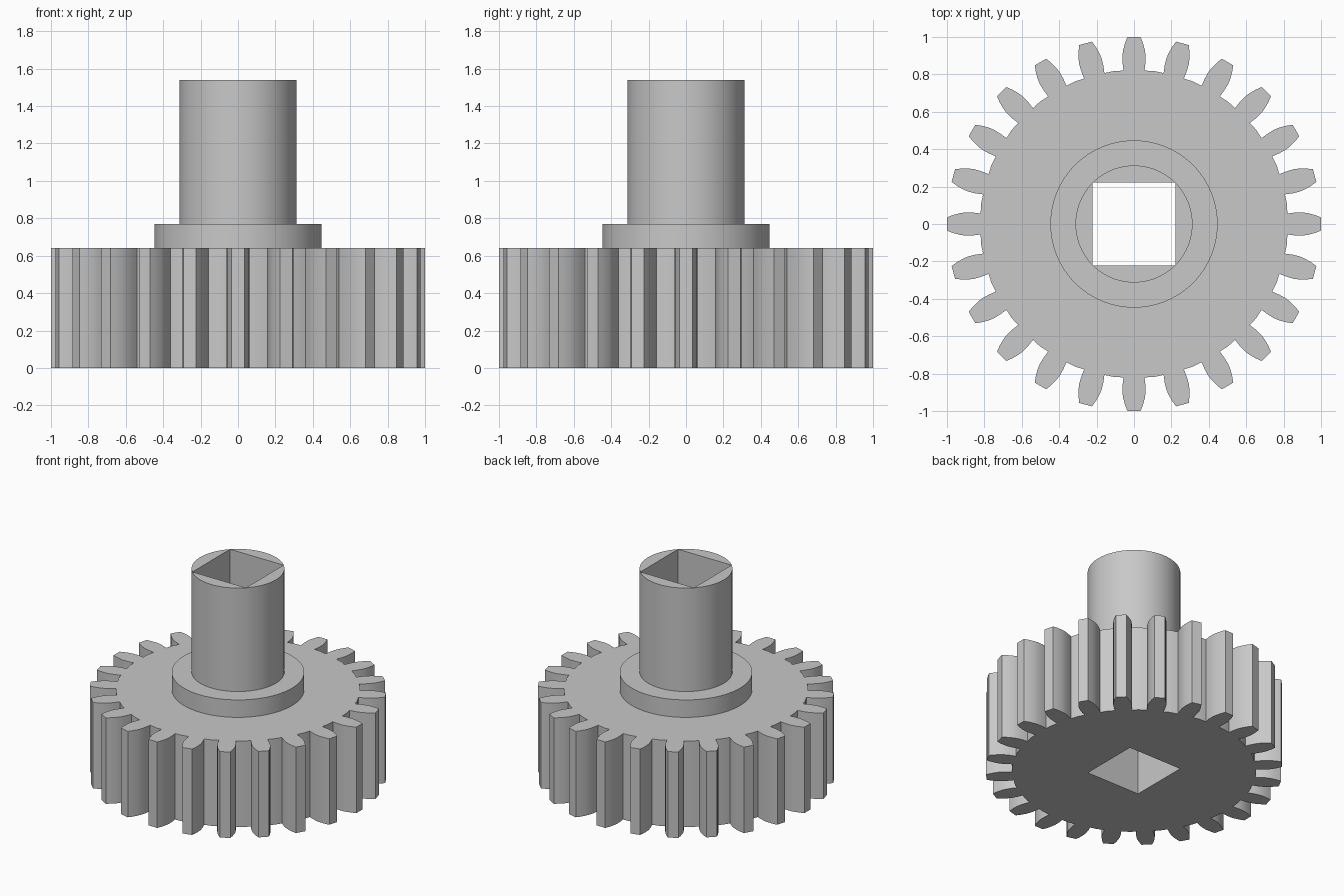
import bpy, bmesh, math

cube = bpy.data.objects.get("Cube")
if cube:
    bpy.data.objects.remove(cube, do_unlink=True)

grey = bpy.data.materials.new("plain grey")
grey.use_nodes = True
grey.diffuse_color = (0.58, 0.58, 0.58, 1)
grey.node_tree.nodes["Principled BSDF"].inputs["Base Color"].default_value = (0.58, 0.58, 0.58, 1)

TEETH = 24
HOLE = 0.2207
BORE = [(-HOLE, -HOLE), (HOLE, -HOLE), (HOLE, HOLE), (-HOLE, HOLE)]


def circle(radius, sides=96):
    return [(radius * math.cos(2 * math.pi * i / sides),
             radius * math.sin(2 * math.pi * i / sides)) for i in range(sides)]


def gear_outline():
    # one flank as (radius, half width), from root to tip
    flank = [(0.82, 0.056), (0.86, 0.061), (0.90, 0.062),
             (0.93, 0.058), (0.97, 0.047), (1.0, 0.035)]
    tooth = [(r, -w) for r, w in flank] + [(r, w) for r, w in reversed(flank)]
    pitch = 2 * math.pi / TEETH
    points = []
    for i in range(TEETH):
        c, s = math.cos(i * pitch), math.sin(i * pitch)
        points += [(r * c - t * s, r * s + t * c) for r, t in tooth]
        gap = (i + 0.5) * pitch
        points.append((0.825 * math.cos(gap), 0.825 * math.sin(gap)))
    return points


def bored_prism(name, outline, bottom, top):
    """Extrude an outline with the square bore running through it."""
    bm = bmesh.new()
    caps = {bottom: [], top: []}
    for loop in (outline, BORE):
        rings = [[bm.verts.new((x, y, z)) for x, y in loop] for z in (bottom, top)]
        n = len(loop)
        for i in range(n):
            j = (i + 1) % n
            bm.faces.new((rings[0][i], rings[0][j], rings[1][j], rings[1][i]))
            for z, ring in zip((bottom, top), rings):
                caps[z].append(bm.edges.get((ring[i], ring[j])))
    for edges in caps.values():
        bmesh.ops.triangle_fill(bm, edges=edges, use_beauty=True, use_dissolve=False)
    bmesh.ops.recalc_face_normals(bm, faces=bm.faces[:])
    mesh = bpy.data.meshes.new(name)
    bm.to_mesh(mesh)
    bm.free()
    mesh.materials.append(grey)
    obj = bpy.data.objects.new(name, mesh)
    bpy.context.collection.objects.link(obj)
    bpy.ops.object.select_all(action='DESELECT')
    obj.select_set(True)
    bpy.context.view_layer.objects.active = obj
    bpy.ops.object.shade_smooth_by_angle(angle=math.radians(25))
    return obj


# Toothed wheel, collar and hollow shaft stacked on one axis
bored_prism("gear_wheel", gear_outline(), 0, 0.64)
bored_prism("collar", circle(0.447), 0.64, 0.77)
bored_prism("shaft", circle(0.313), 0.77, 1.54)
